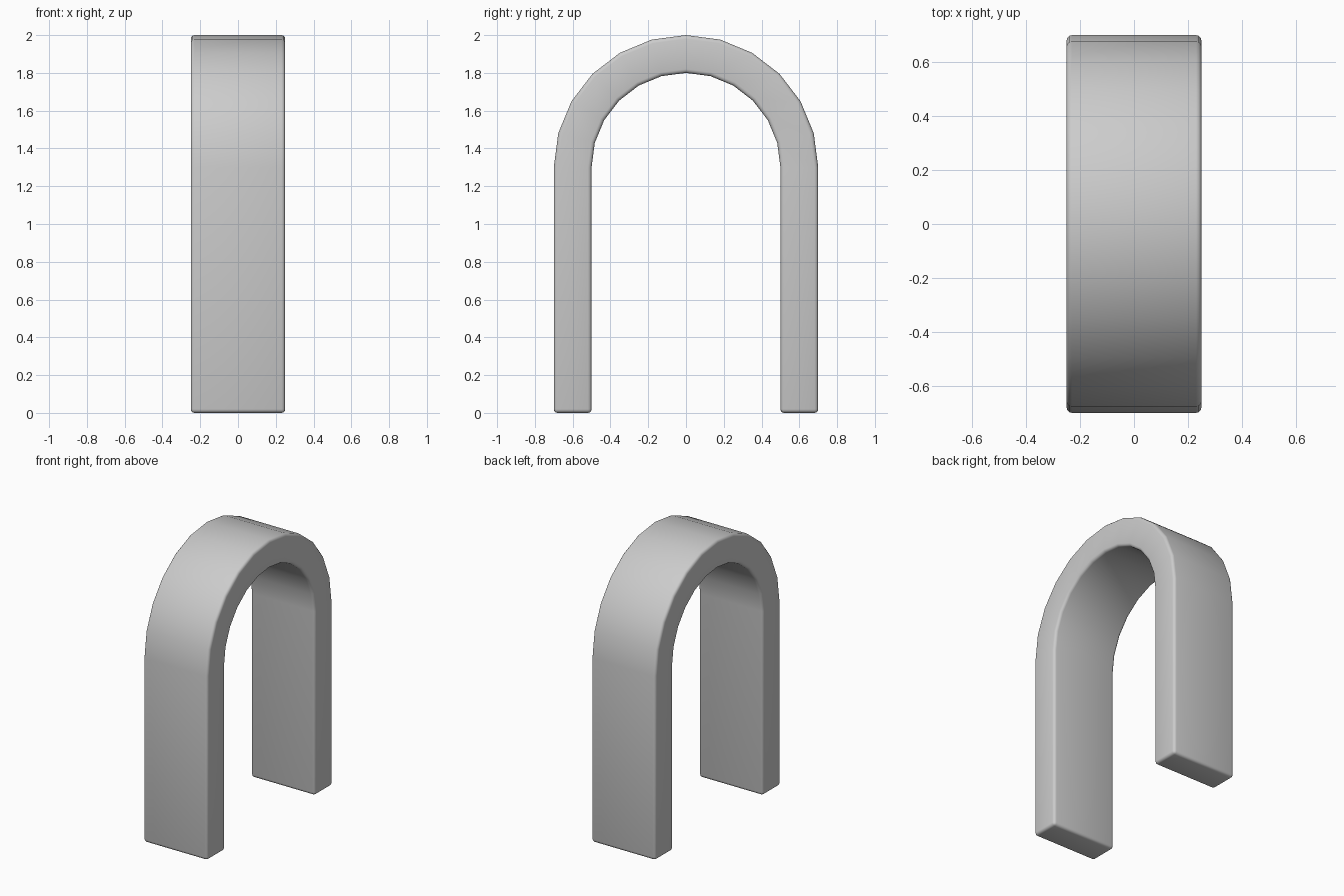
import bpy, bmesh, math

if "Cube" in bpy.data.objects:
    bpy.data.objects.remove(bpy.data.objects["Cube"])

OUTER, INNER, SPRING, HALF_W, STEPS = 0.70, 0.50, 1.30, 0.25, 12


def arch_line(radius):
    """Leg foot, half-circle crown, other leg foot in the y-z plane."""
    arc = [(radius * math.cos(math.pi * i / STEPS),
            SPRING + radius * math.sin(math.pi * i / STEPS)) for i in range(STEPS + 1)]
    return [(radius, 0)] + arc + [(-radius, 0)]


# Arch: flat strips between the outer and inner lines, extruded along x
bm = bmesh.new()
outer = [bm.verts.new((-HALF_W, y, z)) for y, z in arch_line(OUTER)]
inner = [bm.verts.new((-HALF_W, y, z)) for y, z in arch_line(INNER)]
faces = [bm.faces.new((outer[i], outer[i + 1], inner[i + 1], inner[i]))
         for i in range(len(outer) - 1)]
side = bmesh.ops.extrude_face_region(bm, geom=faces, use_keep_orig=True)
bmesh.ops.translate(bm, vec=(2 * HALF_W, 0, 0),
                    verts=[g for g in side["geom"] if isinstance(g, bmesh.types.BMVert)])
bmesh.ops.recalc_face_normals(bm, faces=bm.faces)
mesh = bpy.data.meshes.new("arch")
bm.to_mesh(mesh)
bm.free()
arch = bpy.data.objects.new("arch", mesh)
bpy.context.collection.objects.link(arch)

# Small rounded edges on the rims and feet
bevel = arch.modifiers.new("rounded_edges", "BEVEL")
bevel.width = 0.02
bevel.segments = 3
bevel.limit_method = "ANGLE"
bevel.angle_limit = math.radians(30)

bpy.context.view_layer.objects.active = arch
arch.select_set(True)
bpy.ops.object.modifier_apply(modifier=bevel.name)
bpy.ops.object.shade_smooth_by_angle(angle=math.radians(35))
